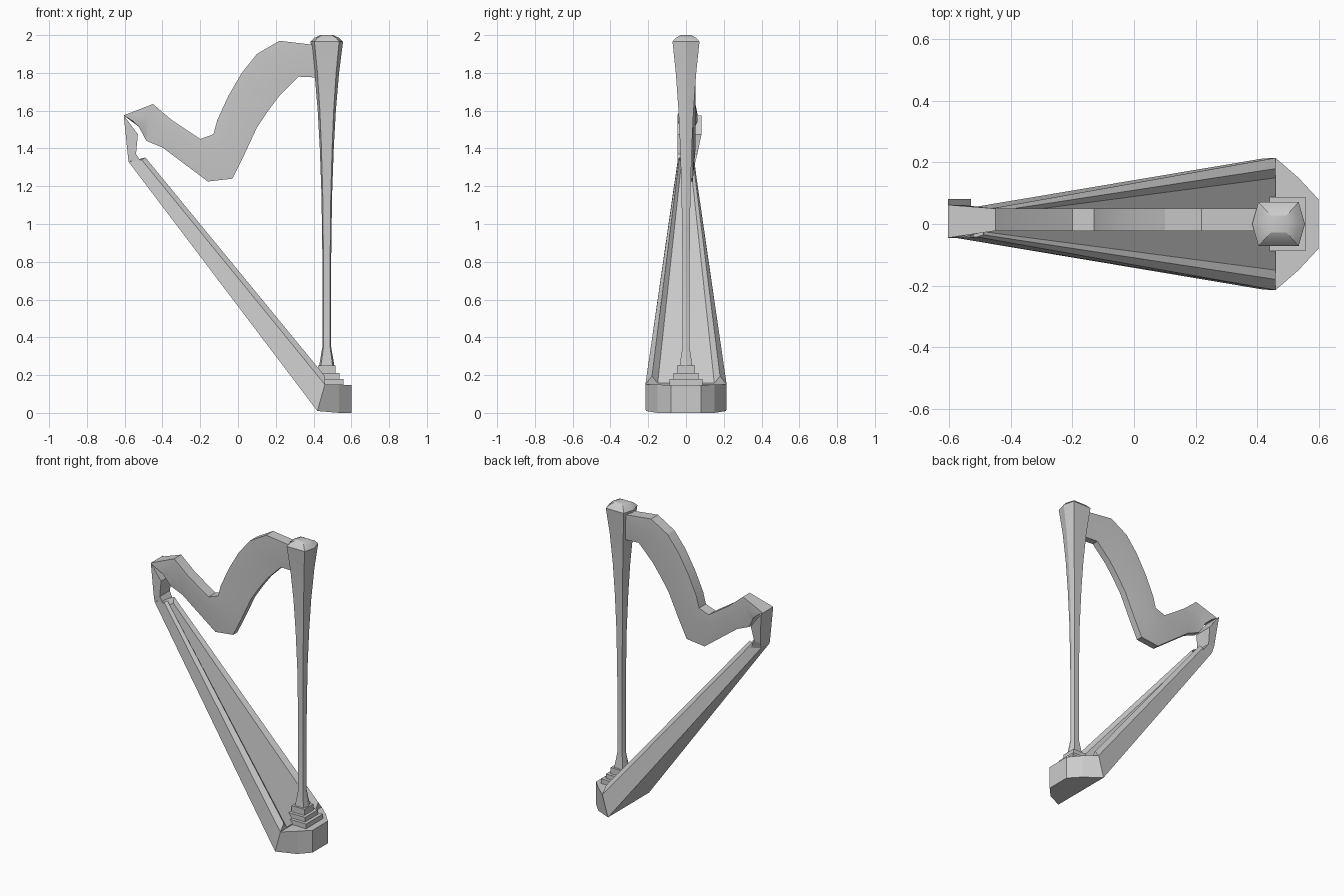
import bpy, bmesh


def loft(name, rings, smooth=None):
    """Skin a list of equal-length closed rings and cap both ends."""
    bm = bmesh.new()
    vs = [[bm.verts.new(p) for p in r] for r in rings]
    n = len(rings[0])
    for a, b in zip(vs, vs[1:]):
        for i in range(n):
            j = (i + 1) % n
            bm.faces.new((a[i], a[j], b[j], b[i]))
    bm.faces.new(vs[0])
    bm.faces.new(vs[-1])
    bmesh.ops.recalc_face_normals(bm, faces=bm.faces)
    me = bpy.data.meshes.new(name)
    bm.to_mesh(me)
    bm.free()
    ob = bpy.data.objects.new(name, me)
    bpy.context.collection.objects.link(ob)
    if smooth:
        bpy.ops.object.select_all(action='DESELECT')
        bpy.context.view_layer.objects.active = ob
        ob.select_set(True)
        bpy.ops.object.shade_smooth_by_angle(angle=smooth)
    return ob


def mirrored(half):
    """Complete a half ring given as (x, y, z) by mirroring across y."""
    return half + [(x, -y, z) for x, y, z in reversed(half)]


# Foot: faceted front, sloping back edge
foot_bottom = [(0.42, 0.213, 0.01), (0.535, 0.15, 0.0), (0.60, 0.08, 0.0)]
foot_top = [(0.46, 0.215, 0.15), (0.535, 0.15, 0.15), (0.60, 0.08, 0.147)]
loft("foot", [mirrored(foot_bottom), mirrored(foot_top)])

# Soundbox: tapered, with a raised rim around the soundboard
box_low = [(0.42, 0.213, 0.01), (0.46, 0.215, 0.15),
           (0.46, 0.18, 0.195), (0.46, 0.15, 0.157)]
box_high = [(-0.58, 0.045, 1.33), (-0.51, 0.042, 1.34),
            (-0.49, 0.035, 1.352), (-0.49, 0.025, 1.315)]
loft("soundbox", [mirrored(box_low), mirrored(box_high)])

# Shoulder: links soundbox to neck (outer x, z, inner x, z, y min, y max)
shoulder = [(-0.605, 1.575, -0.53, 1.475, -0.045, 0.082),
            (-0.584, 1.37, -0.54, 1.37, -0.045, 0.06),
            (-0.58, 1.33, -0.50, 1.31, -0.043, 0.045)]
loft("shoulder", [[(xo, y0, zo), (xo, y1, zo), (xi, y1, zi), (xi, y0, zi)]
                  for xo, zo, xi, zi, y0, y1 in shoulder])

# Neck: upper edge, crease and lower edge (x, z) at each station
neck = [(-0.605, 1.575, -0.56, 1.547, -0.525, 1.515),
        (-0.45, 1.635, -0.475, 1.568, -0.485, 1.44),
        (-0.35, 1.55, -0.40, 1.515, -0.40, 1.405),
        (-0.20, 1.45, -0.22, 1.395, -0.16, 1.225),
        (-0.13, 1.475, -0.10, 1.40, -0.03, 1.24),
        (-0.11, 1.55, -0.05, 1.48, 0.03, 1.36),
        (-0.05, 1.68, 0.0, 1.64, 0.10, 1.51),
        (0.02, 1.80, 0.05, 1.735, 0.16, 1.60),
        (0.10, 1.90, 0.12, 1.82, 0.22, 1.68),
        (0.22, 1.97, 0.22, 1.885, 0.32, 1.78),
        (0.43, 1.945, 0.43, 1.92, 0.43, 1.775)]
rings = []
for k, (xu, zu, xm, zm, xl, zl) in enumerate(neck):
    y0, y1 = (-0.045, 0.062) if k == 0 else (-0.022, 0.05)
    rings.append([(xu, y0, zu), (xm, y0, zm), (xl, y0 + 0.014, zl),
                  (xl, y1 - 0.014, zl), (xm, y1, zm), (xu, y1, zu)])
loft("neck", rings, 0.25)

# Column: six-sided, flaring into a domed cap (z, radius)
CX = 0.47
column = [(0.24, 0.042), (0.35, 0.023), (0.8, 0.023), (1.15, 0.028),
          (1.4, 0.037), (1.6, 0.048), (1.8, 0.065), (1.965, 0.086),
          (1.985, 0.066), (2.0, 0.033)]
hexagon = [(1, 0), (0.76, 0.83), (-0.76, 0.83),
           (-1, 0), (-0.76, -0.83), (0.76, -0.83)]
loft("column", [[(CX + r * u, r * v, z) for u, v in hexagon]
                for z, r in column], 0.45)

# Stepped plinth under the column
for i, (z0, z1, r) in enumerate([(0.14, 0.18, 0.088), (0.18, 0.21, 0.067),
                                 (0.21, 0.25, 0.047)]):
    loft(f"plinth_step_{i + 1}",
         [[(CX + r * u, r * v, z) for u, v in ((1, 1), (-1, 1), (-1, -1), (1, -1))]
          for z in (z0, z1)])
